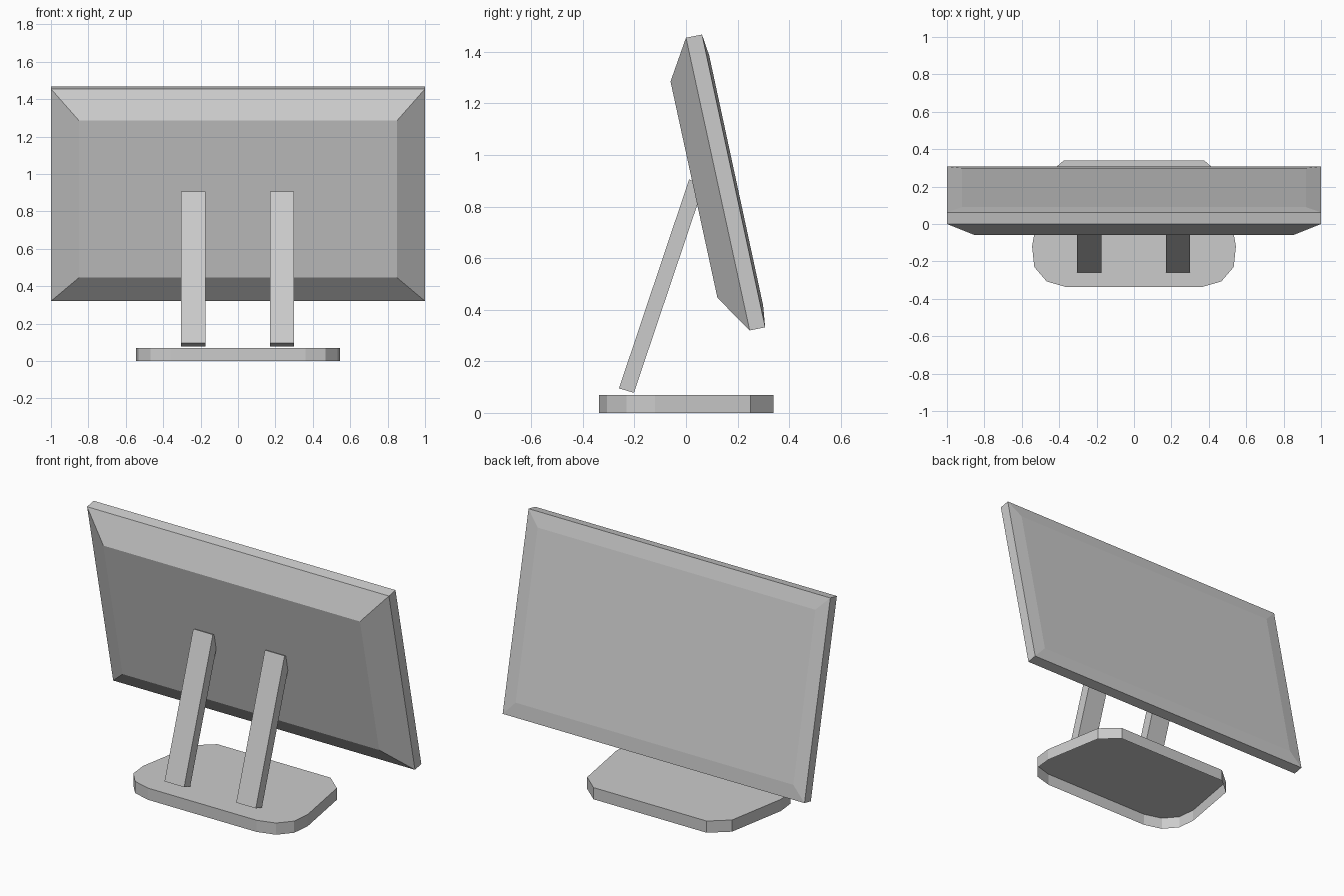
import bpy
import bmesh

cube = bpy.data.objects.get("Cube")
if cube:
    bpy.data.objects.remove(cube, do_unlink=True)

# One plain grey for the whole model
grey = bpy.data.materials.new("light grey")
grey.use_nodes = True
GREY = (0.6, 0.6, 0.6, 1)
grey.diffuse_color = GREY
grey.node_tree.nodes["Principled BSDF"].inputs["Base Color"].default_value = GREY


def loft(name, rings, cap_first=True, cap_last=True):
    """Flat-shaded skin over a row of equal-length vertex rings."""
    bm = bmesh.new()
    loops = [[bm.verts.new(p) for p in ring] for ring in rings]
    n = len(loops[0])
    for a, b in zip(loops, loops[1:]):
        for i in range(n):
            j = (i + 1) % n
            bm.faces.new((a[i], a[j], b[j], b[i]))
    if cap_first:
        bm.faces.new(loops[0][::-1])
    if cap_last:
        bm.faces.new(loops[-1])
    bmesh.ops.recalc_face_normals(bm, faces=bm.faces)
    mesh = bpy.data.meshes.new(name)
    bm.to_mesh(mesh)
    bm.free()
    mesh.materials.append(grey)
    obj = bpy.data.objects.new(name, mesh)
    bpy.context.collection.objects.link(obj)
    return obj


def tilted_rect(half_width, top, bottom):
    """Rectangle spanning x, with its top and bottom edges given as (y, z)."""
    return [(-half_width, *bottom), (half_width, *bottom),
            (half_width, *top), (-half_width, *top)]


# Tilted panel: bevelled front housing, thin rim, slightly raised back face
loft("screen_panel", [
    tilted_rect(0.85, (-0.06, 1.285), (0.122, 0.446)),
    tilted_rect(1.0, (0.0, 1.455), (0.247, 0.32)),
    tilted_rect(1.0, (0.062, 1.467), (0.307, 0.332)),
    tilted_rect(0.92, (0.09, 1.386), (0.299, 0.417)),
])

# Two slanted legs reaching up into the housing
leg_profile = [(-0.26, 0.095), (-0.202, 0.078), (0.07, 0.885), (0.012, 0.905)]
for name, x in (("right_leg", -0.305), ("left_leg", 0.17)):
    loft(name, [[(x + dx, y, z) for y, z in leg_profile] for dx in (0, 0.13)])

# Base: hollow tray, rounded towards the front and chamfered at the back
half = [(0.36, -0.338), (0.467, -0.307), (0.533, -0.23),
        (0.545, -0.12), (0.48, 0.25), (0.375, 0.34)]
outline = half + [(-x, y) for x, y in reversed(half)]
loft("base", [[(x, y, z) for x, y in outline] for z in (0, 0.07)],
     cap_first=False)
